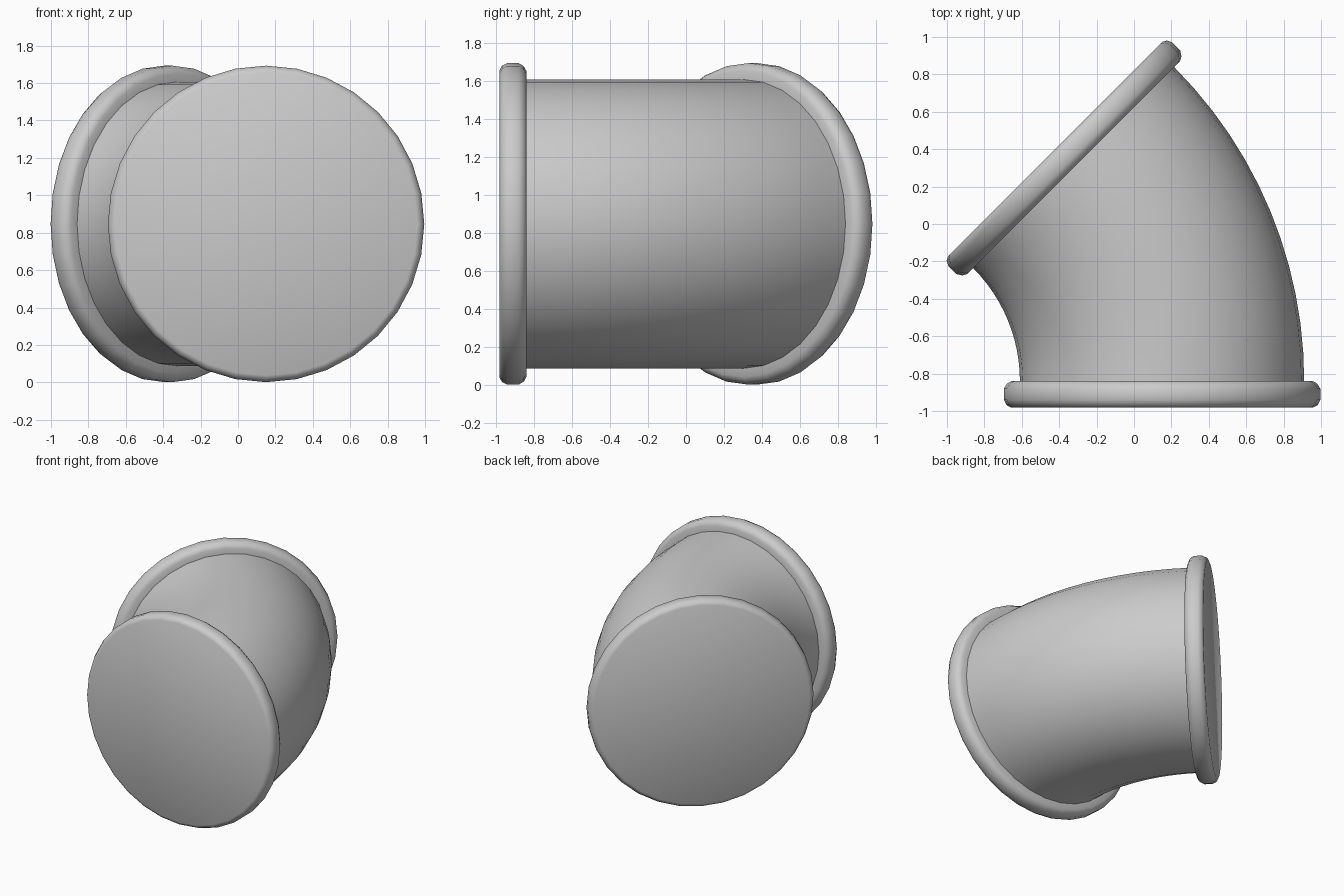
import bpy, bmesh
from math import cos, sin, pi, radians
from mathutils import Matrix, Vector

cube = bpy.data.objects.get("Cube")
if cube:
    bpy.data.objects.remove(cube)

SIDES = 32
PIPE_R = 0.76
BEND_R = 1.615
BEND_ANGLE = radians(45)
PIVOT = Vector((-1.465, -0.84, 0.847))

grey = bpy.data.materials.new("plain_grey")
grey.use_nodes = True
grey.diffuse_color = (0.6, 0.6, 0.6, 1)
grey.node_tree.nodes["Principled BSDF"].inputs["Base Color"].default_value = (0.6, 0.6, 0.6, 1)


def station(angle, along=0.0):
    """Frame on the bend: local x is radial, local y runs along the pipe."""
    return (Matrix.Translation(PIVOT) @ Matrix.Rotation(angle, 4, "Z")
            @ Matrix.Translation((BEND_R, along, 0)))


def tube(name, rings, cap_end=False):
    """Skin a list of (frame, radius) rings, optionally closing the last one."""
    bm = bmesh.new()
    loops = []
    for frame, r in rings:
        loops.append([bm.verts.new(frame @ Vector((r * cos(a), 0, r * sin(a))))
                      for a in (2 * pi * i / SIDES for i in range(SIDES))])
    for a, b in zip(loops, loops[1:]):
        for i in range(SIDES):
            j = (i + 1) % SIDES
            bm.faces.new((a[i], a[j], b[j], b[i]))
    if cap_end:
        bm.faces.new(loops[-1])
    bmesh.ops.recalc_face_normals(bm, faces=bm.faces)
    mesh = bpy.data.meshes.new(name)
    bm.to_mesh(mesh)
    bm.free()
    mesh.materials.append(grey)
    obj = bpy.data.objects.new(name, mesh)
    bpy.context.collection.objects.link(obj)
    bpy.ops.object.select_all(action="DESELECT")
    obj.select_set(True)
    bpy.context.view_layer.objects.active = obj
    bpy.ops.object.shade_smooth_by_angle(angle=radians(35))
    return obj


# Curved pipe body
STEPS = 12
tube("elbow_pipe", [(station(BEND_ANGLE * i / STEPS), PIPE_R) for i in range(STEPS + 1)])

# Rounded flange profile: (distance from the pipe end, radius), closed by a flat cap
PROFILE = [(0, 0.74), (0, 0.805), (0.012, 0.828), (0.04, 0.846),
           (0.10, 0.846), (0.128, 0.832), (0.14, 0.81)]
for name, angle, side in (("front_flange", 0, -1), ("rear_flange", BEND_ANGLE, 1)):
    tube(name, [(station(angle, side * t), r) for t, r in PROFILE], cap_end=True)
